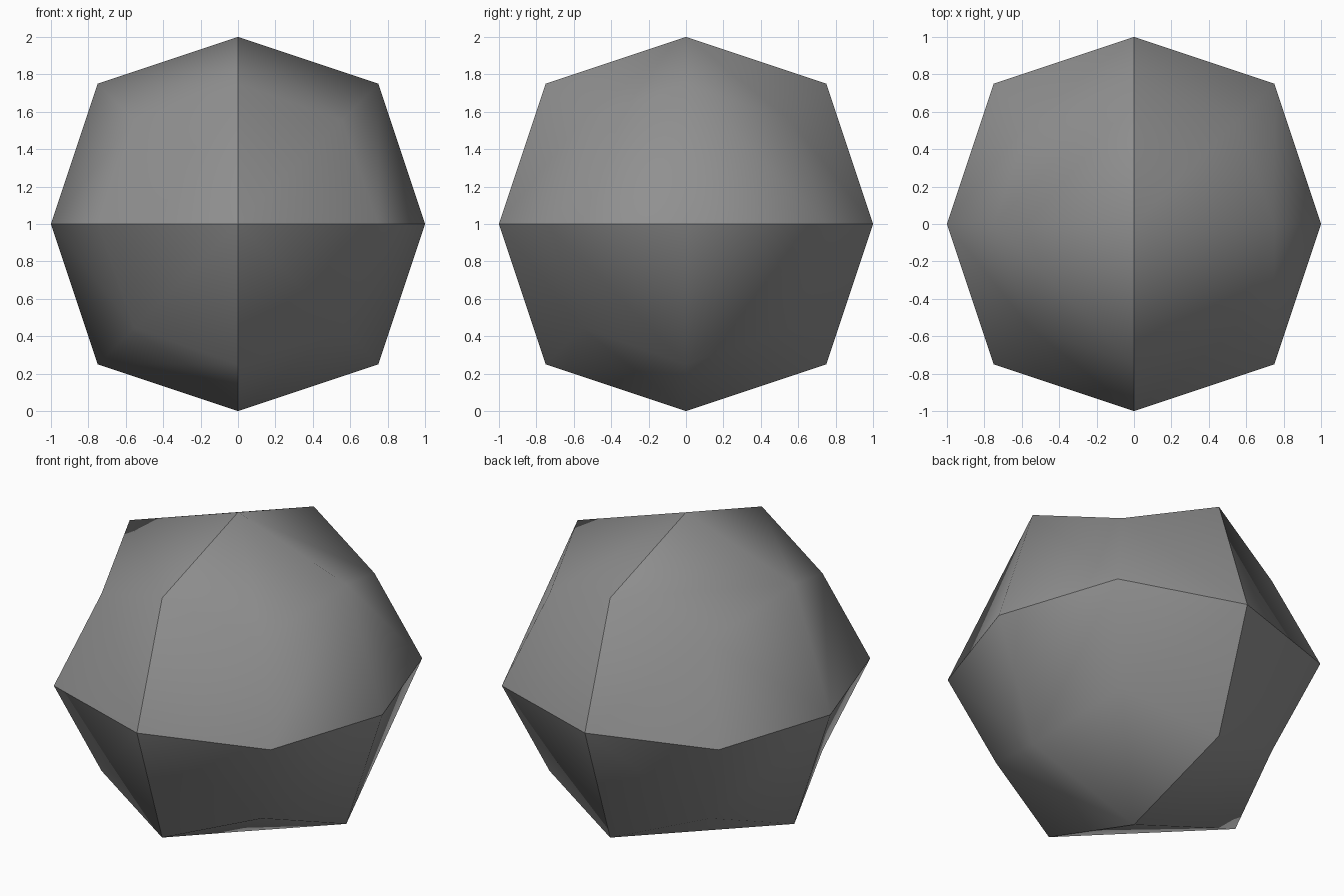
import bpy
import bmesh
from itertools import product
from mathutils import Vector

if "Cube" in bpy.data.objects:
    bpy.data.objects.remove(bpy.data.objects["Cube"])


def curved_point(a, b, c, u, v, w):
    # Point on a quadratic curved triangle with corners a, b, c
    return (a * u * u + b * v * v + c * w * w
            + 2 * ((a + b) * u * v + (b + c) * v * w + (c + a) * w * u))


bm = bmesh.new()
rim = [(1, 0, 0), (.5, .5, 0), (0, 1, 0), (0, .5, .5), (0, 0, 1), (.5, 0, .5)]

# Eight bulged octants, each three folded quads around its middle
for sx, sy, sz in product((1, -1), repeat=3):
    corners = Vector((sx, 0, 0)), Vector((0, sy, 0)), Vector((0, 0, sz))
    ring = [bm.verts.new(curved_point(*corners, *p)) for p in rim]
    middle = bm.verts.new(curved_point(*corners, 1 / 3, 1 / 3, 1 / 3))
    cut = 0 if sx > 0 else 4          # tip that is cut off by a straight fold
    for i in (0, 2, 4):
        before, tip, after = ring[i - 1], ring[i], ring[i + 1]
        if i == cut:
            bm.faces.new((before, tip, after))
            bm.faces.new((middle, before, after))
        else:
            bm.faces.new((middle, before, tip))
            bm.faces.new((middle, tip, after))

bmesh.ops.remove_doubles(bm, verts=bm.verts, dist=1e-4)
bmesh.ops.recalc_face_normals(bm, faces=bm.faces)

# Smooth across y = 0, creased along the x and z seams
for f in bm.faces:
    f.smooth = True
for e in bm.edges:
    a, b = (v.co for v in e.verts)
    e.smooth = not any(abs(a[k]) < 1e-4 and abs(b[k]) < 1e-4 for k in (0, 2))

# Stand the ball on the ground
bmesh.ops.translate(bm, verts=bm.verts, vec=(0, 0, 1))
mesh = bpy.data.meshes.new("faceted_ball")
bm.to_mesh(mesh)
bm.free()

# Dark grey surface
grey = bpy.data.materials.new("dark_grey")
grey.diffuse_color = (.28, .28, .28, 1)
grey.use_nodes = True
grey.node_tree.nodes["Principled BSDF"].inputs["Base Color"].default_value = grey.diffuse_color
mesh.materials.append(grey)
bpy.context.collection.objects.link(bpy.data.objects.new("faceted_ball", mesh))
